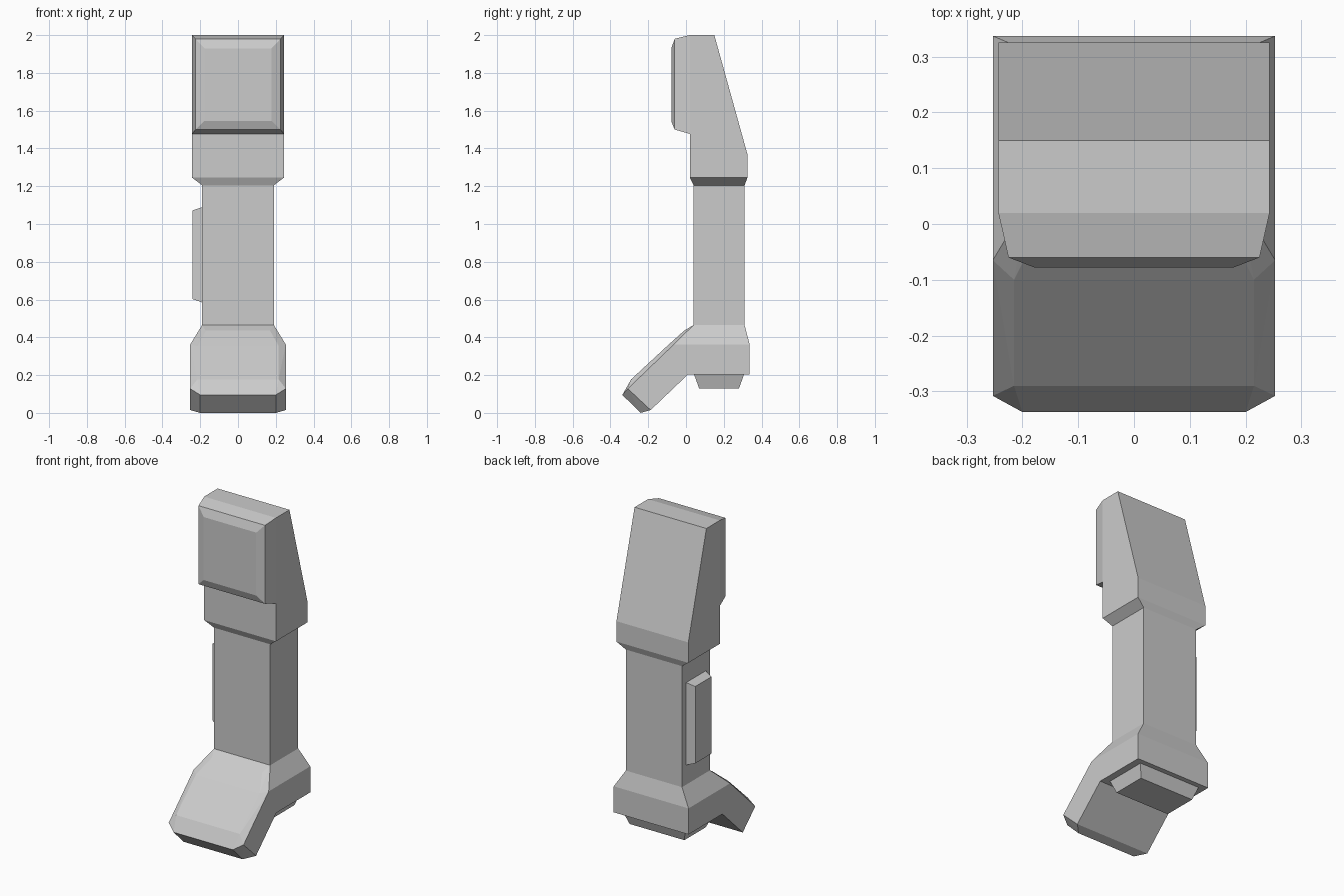
import bpy, bmesh, math

if "Cube" in bpy.data.objects:
    bpy.data.objects.remove(bpy.data.objects["Cube"])


def mirrored(*pts):
    """Mirror (x, y, z) points across x = 0."""
    return [(s * x, y, z) for x, y, z in pts for s in (-1, 1)]


def rect(hx, y0, y1, z):
    """Corners of a horizontal rectangle."""
    return mirrored((hx, y0, z), (hx, y1, z))


def hull(name, pts):
    """Convex flat-faced solid around the given points."""
    bm = bmesh.new()
    for p in pts:
        bm.verts.new(p)
    res = bmesh.ops.convex_hull(bm, input=bm.verts[:])
    loose = [v for v in bm.verts if not v.link_faces]
    bmesh.ops.delete(bm, geom=loose, context='VERTS')
    bmesh.ops.dissolve_limit(bm, angle_limit=math.radians(0.5),
                             verts=bm.verts[:], edges=bm.edges[:])
    bmesh.ops.recalc_face_normals(bm, faces=bm.faces[:])
    mesh = bpy.data.meshes.new(name)
    bm.to_mesh(mesh)
    bm.free()
    obj = bpy.data.objects.new(name, mesh)
    bpy.context.collection.objects.link(obj)
    return obj


# Grip shaft
hull("handle", rect(0.19, 0.04, 0.31, 0.46) + rect(0.19, 0.04, 0.31, 1.205))

# Upper head with sloped back and tapered collar
hull("upper_head",
     rect(0.19, 0.04, 0.31, 1.205) + rect(0.243, 0.02, 0.325, 1.245)
     + mirrored((0.243, 0.325, 1.37)) + rect(0.243, 0.02, 0.15, 2.0))

# Raised, chamfered earpiece on the front
hull("earpiece",
     mirrored((0.243, 0.02, 1.477), (0.243, 0.02, 2.0),
              (0.225, -0.06, 1.50), (0.225, -0.06, 1.98),
              (0.178, -0.078, 1.545), (0.178, -0.078, 1.93)))

# Lower block flaring out from the shaft
hull("lower_block",
     rect(0.19, 0.04, 0.31, 0.465) + rect(0.253, 0.02, 0.337, 0.362)
     + rect(0.253, 0.01, 0.337, 0.203))

# Angled mouthpiece with raised top and chamfered tip
hull("mouthpiece",
     mirrored((0.19, 0.04, 0.465), (0.253, 0.02, 0.362), (0.253, 0.01, 0.203),
              (0.253, -0.065, 0.362), (0.253, -0.308, 0.128), (0.253, -0.187, 0.015),
              (0.17, -0.01, 0.435), (0.215, -0.10, 0.354), (0.215, -0.29, 0.178),
              (0.20, -0.337, 0.095), (0.20, -0.24, 0.0)))

# Tapered plug under the lower block
hull("bottom_plug",
     rect(0.21, 0.043, 0.307, 0.203) + rect(0.185, 0.07, 0.28, 0.128))

# Chamfered button on the left side of the grip
hull("side_button",
     [(x, 0.175 + sy * hy, 0.837 + sz * hz)
      for x, hy, hz in ((-0.19, 0.095, 0.252), (-0.24, 0.078, 0.235))
      for sy in (-1, 1) for sz in (-1, 1)])
